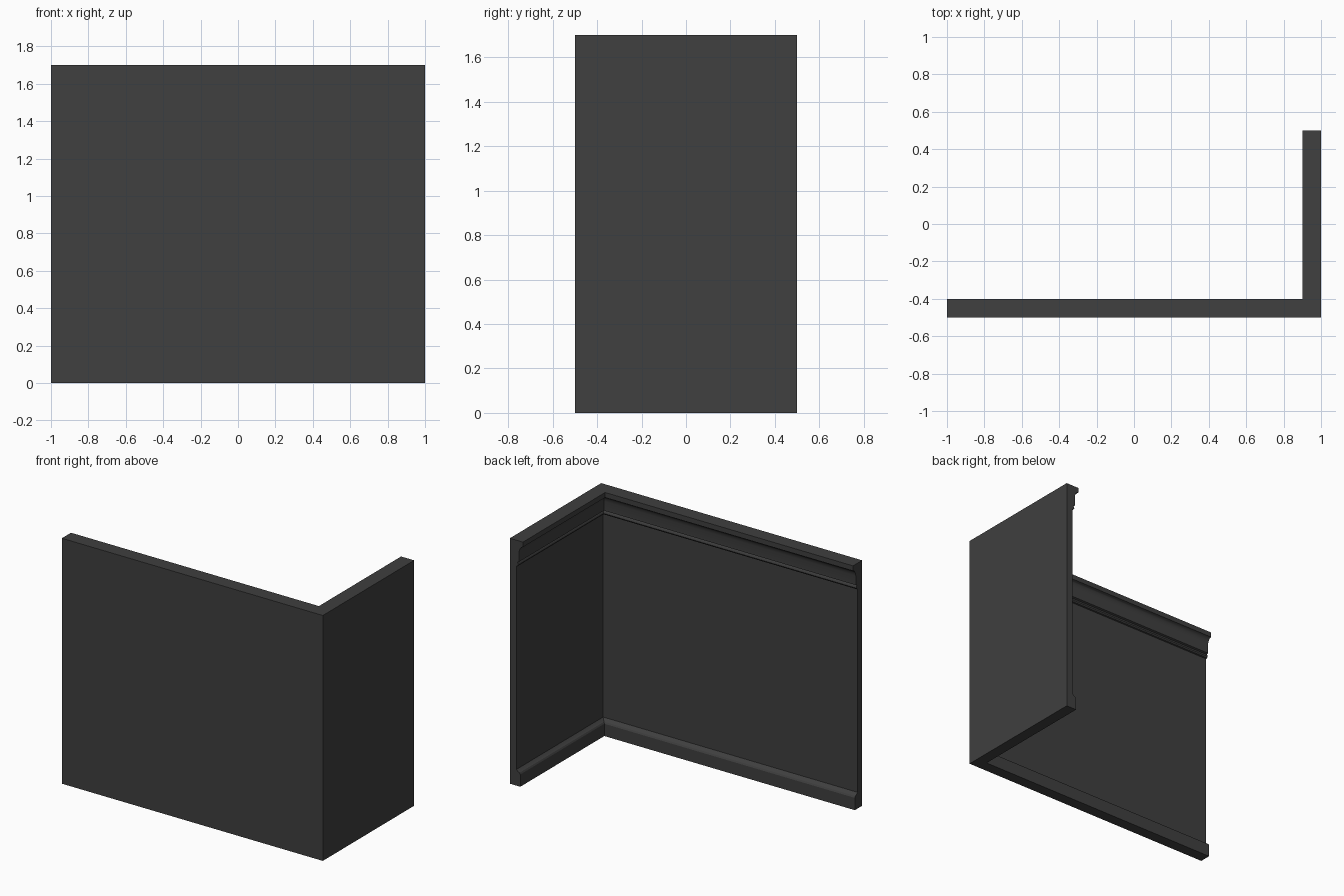
import bpy

if "Cube" in bpy.data.objects:
    bpy.data.objects.remove(bpy.data.objects["Cube"])

# Wall section: (thickness from the outer face, height)
profile = [
    (0.0, 0.0), (0.08, 0.0), (0.08, 0.085), (0.074, 0.095), (0.063, 0.10), (0.05, 0.112),   # baseboard
    (0.05, 1.52), (0.06, 1.523), (0.065, 1.532), (0.063, 1.542), (0.057, 1.55),             # bead
    (0.07, 1.555), (0.07, 1.62), (0.074, 1.64), (0.083, 1.655), (0.094, 1.663),             # frieze and cove
    (0.1, 1.665), (0.1, 1.7), (0.0, 1.7),                                                   # cap
]

# Sweep the section along the L: left end, mitred corner, back end
stations = [
    lambda d, z: (-1.0, -0.5 + d, z),
    lambda d, z: (1.0 - d, -0.5 + d, z),
    lambda d, z: (1.0 - d, 0.5, z),
]
verts = [place(d, z) for place in stations for d, z in profile]
n = len(profile)
faces = [(s * n + i, (s + 1) * n + i, (s + 1) * n + (i + 1) % n, s * n + (i + 1) % n)
         for s in range(2) for i in range(n)]
faces += [tuple(range(n)), tuple(reversed(range(2 * n, 3 * n)))]

mesh = bpy.data.meshes.new("corner_wall")
mesh.from_pydata([(v[0], v[1], v[2]) for v in verts], [], faces)
wall = bpy.data.objects.new("corner_wall", mesh)
bpy.context.collection.objects.link(wall)

# Consistent outward normals
bpy.context.view_layer.objects.active = wall
wall.select_set(True)
bpy.ops.object.mode_set(mode='EDIT')
bpy.ops.mesh.select_all(action='SELECT')
bpy.ops.mesh.normals_make_consistent(inside=False)
bpy.ops.object.mode_set(mode='OBJECT')
bpy.ops.object.shade_smooth_by_angle(angle=0.5)

# Dark finish
mat = bpy.data.materials.new("dark_paint")
mat.diffuse_color = (0.05, 0.05, 0.05, 1.0)
mat.use_nodes = True
mat.node_tree.nodes["Principled BSDF"].inputs["Base Color"].default_value = mat.diffuse_color
mesh.materials.append(mat)
